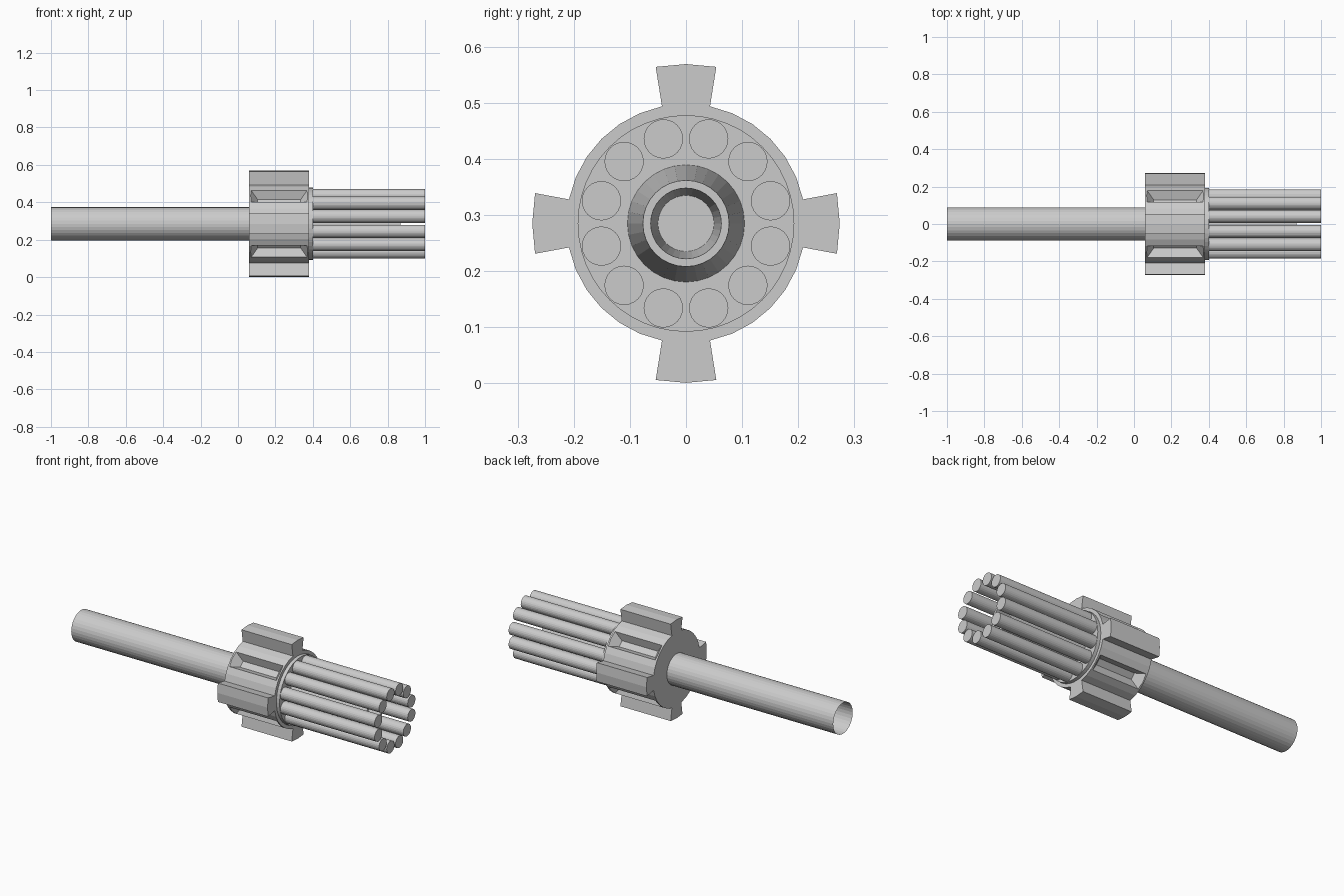
import bpy, bmesh, math
from mathutils import Matrix, Vector

AXIS_Z = 0.285
cube = bpy.data.objects.get("Cube")
if cube:
    bpy.data.objects.remove(cube, do_unlink=True)

grey = bpy.data.materials.new("light_grey")
grey.use_nodes = True
colour = (0.6, 0.6, 0.6, 1)
grey.diffuse_color = colour
grey.node_tree.nodes["Principled BSDF"].inputs["Base Color"].default_value = colour


def finish(name, bm):
    bmesh.ops.recalc_face_normals(bm, faces=bm.faces)
    mesh = bpy.data.meshes.new(name)
    bm.to_mesh(mesh)
    bm.free()
    mesh.materials.append(grey)
    obj = bpy.data.objects.new(name, mesh)
    obj.location.z = AXIS_Z
    bpy.context.collection.objects.link(obj)
    return obj


def lathe(name, profile, sides, y=0, z=0, caps=(True, True)):
    """Turn (x, radius) points about an axis parallel to x."""
    bm = bmesh.new()
    rings = []
    for x, r in profile:
        angles = [math.tau * i / sides for i in range(sides)]
        rings.append([bm.verts.new((x, y + r * math.cos(a), z + r * math.sin(a))) for a in angles])
    for a, b in zip(rings, rings[1:]):
        for i in range(sides):
            j = (i + 1) % sides
            bm.faces.new((a[i], a[j], b[j], b[i]))
    for ring, cap in zip((rings[0], rings[-1]), caps):
        if cap:
            bm.faces.new(ring)
    return finish(name, bm)


def loft(name, a, b):
    """Join two matching outlines into a closed solid."""
    bm = bmesh.new()
    a, b = ([bm.verts.new(p) for p in outline] for outline in (a, b))
    for i in range(len(a)):
        j = (i + 1) % len(a)
        bm.faces.new((a[i], a[j], b[j], b[i]))
    bm.faces.new(a)
    bm.faces.new(b)
    return finish(name, bm)


# Open rear tube
lathe("rear_tube", [(-1, 0.089), (0.06, 0.089)], 32, caps=(False, False))

# Round body with four flared lugs
outline = []
for quarter in range(4):
    tip = 0.274 if quarter % 2 == 0 else 0.284
    local = [(tip - 0.005, -0.054), (tip, 0), (tip - 0.005, 0.054)]
    for i in range(7):
        a = math.radians(11.6 + 66.8 * i / 6)
        local.append((0.213 * math.cos(a), 0.213 * math.sin(a)))
    turn = Matrix.Rotation(math.pi / 2 * quarter, 2)
    outline += [turn @ Vector(p) for p in local]
body = loft("lugged_body", [(0.06, *p) for p in outline], [(0.38, *p) for p in outline])

# Tapered pockets between the lugs
for i in range(4):
    turn = Matrix.Rotation(math.radians(45 + 90 * i), 4, 'X')

    def rect(r, half_x, half_w):
        corners = ((-1, -1), (1, -1), (1, 1), (-1, 1))
        return [turn @ Vector((0.22 + half_x * u, r, half_w * v)) for u, v in corners]

    cutter = loft(f"pocket_cutter_{i + 1}", rect(0.165, 0.115, 0.018), rect(0.22, 0.158, 0.05))
    cutter.hide_render = True
    cutter.hide_viewport = True
    cut = body.modifiers.new("pocket", 'BOOLEAN')
    cut.operation = 'DIFFERENCE'
    cut.solver = 'EXACT'
    cut.object = cutter

# Front collar
lathe("front_collar", [(0.37, 0.193), (0.40, 0.193)], 48)

# Tapered hollow centre post
lathe("centre_post", [(0.39, 0.105), (0.87, 0.077), (0.87, 0.063), (0.6, 0.05)], 32)

# Ring of contact pins
for i in range(12):
    a = math.radians(15 + 30 * i)
    lathe(f"contact_pin_{i + 1}", [(0.39, 0.035), (1, 0.035)], 24,
          0.156 * math.cos(a), 0.156 * math.sin(a))
